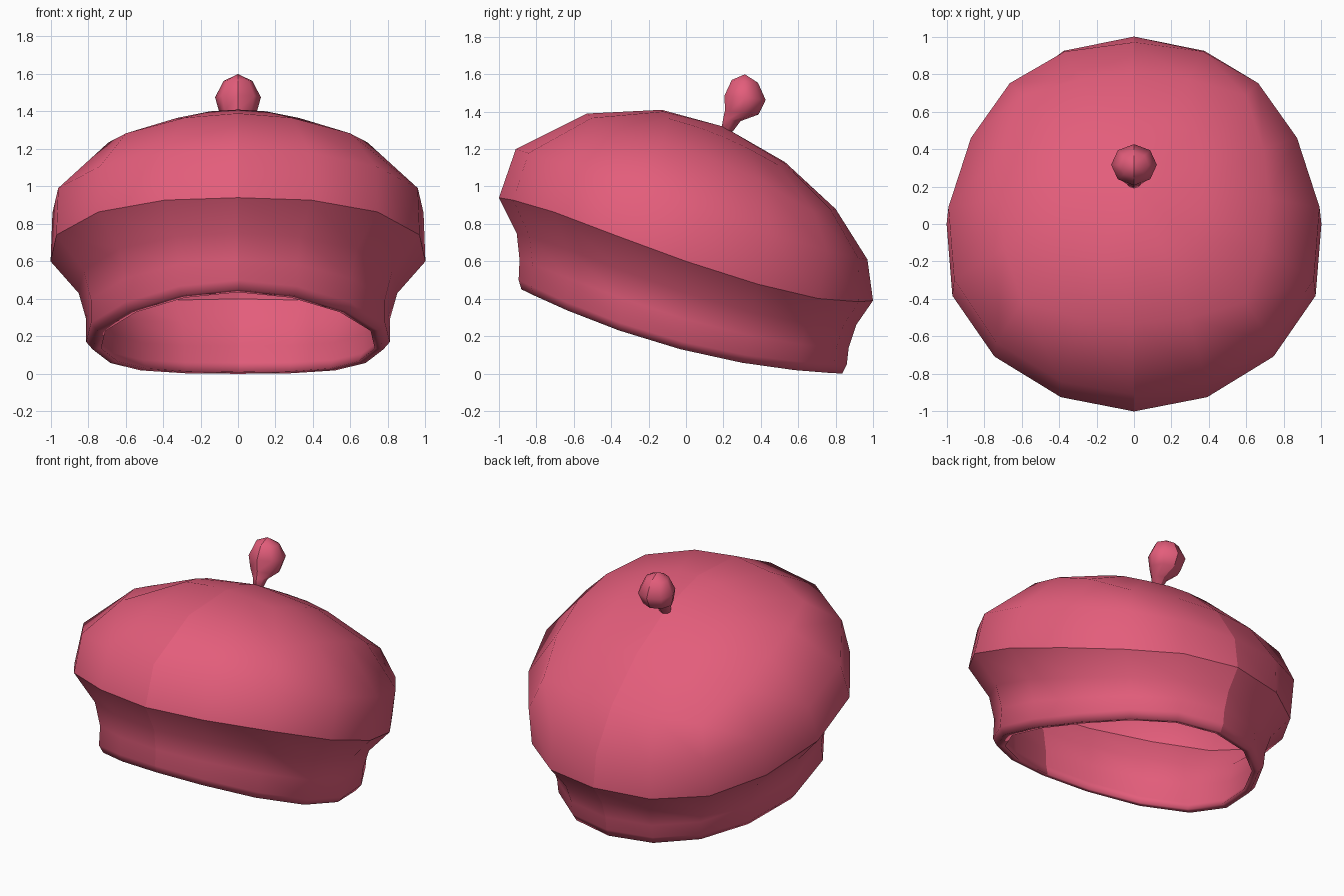
import bpy, bmesh, math

if "Cube" in bpy.data.objects:
    bpy.data.objects.remove(bpy.data.objects["Cube"])

rose = bpy.data.materials.new("rose_felt")
rose.diffuse_color = (0.77, 0.11, 0.198, 1)
rose.use_nodes = True
rose.node_tree.nodes["Principled BSDF"].inputs["Base Color"].default_value = rose.diffuse_color


def loft(name, rings, sides, start=None, end=None, creases=()):
    """Join closed rings of points with quads, optional tips at both ends."""
    bm = bmesh.new()
    loops = [[bm.verts.new(p) for p in ring] for ring in rings]
    for a, b in zip(loops, loops[1:]):
        for i in range(sides):
            j = (i + 1) % sides
            bm.faces.new((a[i], a[j], b[j], b[i]))
    for tip, loop in ((start, loops[0]), (end, loops[-1])):
        if tip:
            v = bm.verts.new(tip)
            for i in range(sides):
                bm.faces.new((loop[i], loop[(i + 1) % sides], v))
    bmesh.ops.recalc_face_normals(bm, faces=bm.faces)
    for f in bm.faces:
        f.smooth = True
    # Centre seam and named edges stay sharp
    for e in bm.edges:
        if all(abs(v.co.x) < 1e-5 for v in e.verts):
            e.smooth = False
    for k in creases:
        for i in range(sides):
            bm.edges.get((loops[k][i], loops[k][(i + 1) % sides])).smooth = False
    me = bpy.data.meshes.new(name)
    bm.to_mesh(me)
    bm.free()
    me.materials.append(rose)
    ob = bpy.data.objects.new(name, me)
    bpy.context.collection.objects.link(ob)
    return ob


def hat_ring(yf, zf, ym, zm, w, yb, zb, sway=0.0, y_sway=0.0, n=16):
    """Tilted, bent oval through front, side and back points."""
    def bend(f, m, b, c):
        return m + (b - f) / 2 * c + ((b + f) / 2 - m) * c * c
    pts = []
    for i in range(n):
        a = math.tau * i / n
        c, s = -math.cos(a), math.sin(a)
        t = c * (1 - c ** 4)
        pts.append((w * s * (1 - 0.15 * c * (1 - c * c)),
                    bend(yf, ym, yb, c) + y_sway * t,
                    bend(zf, zm, zb, c) - sway * t))
    return pts


def square_ring(yf, zf, yb, zb, w, pole_z, drop, square, n=16):
    """Squarish ring for the crown top, falling away to both sides."""
    pts = []
    for i in range(n):
        a = math.tau * i / n
        c, s = -math.cos(a), math.sin(a)
        m = 1 - square + square * max(abs(c), abs(s))
        c, s = c / m, s / m
        y = (yb + yf) / 2 + (yb - yf) / 2 * c
        z = pole_z + (zb - zf) / 2 * c + ((zb + zf) / 2 - pole_z) * c * c
        pts.append((w * s, y, z - drop * s * s))
    return pts


# Crown top, outside and lining
crown = [square_ring(-0.13, 1.41, 0.53, 1.13, 0.37, 1.315, 0.05, 0.7),
         square_ring(-0.53, 1.39, 0.80, 0.88, 0.72, 1.33, 0.18, 0.5)]
lining = [square_ring(-0.51, 1.35, 0.775, 0.855, 0.69, 1.29, 0.18, 0.5),
          square_ring(-0.13, 1.37, 0.51, 1.095, 0.355, 1.275, 0.05, 0.7)]

# Crown side, band, rim, then back up inside
# Columns: front y, front z, side y, side z, half width, back y, back z, sways
shell = [
    (-0.91, 1.20, 0.09, 0.86, 0.99, 0.97, 0.61, 0.03, 0.05),
    (-1.00, 0.94, 0.00, 0.60, 1.00, 1.00, 0.39, 0.07),   # crown edge
    (-0.905, 0.75, 0.00, 0.43, 0.85, 0.91, 0.26, 0.05),
    (-0.89, 0.61, 0.00, 0.29, 0.81, 0.87, 0.14, 0.02),
    (-0.895, 0.50, -0.02, 0.17, 0.81, 0.86, 0.05),
    (-0.88, 0.45, -0.03, 0.13, 0.775, 0.835, 0.0),
    (-0.83, 0.435, -0.02, 0.135, 0.73, 0.79, 0.01),
    (-0.845, 0.50, -0.02, 0.18, 0.755, 0.81, 0.06),
    (-0.85, 0.62, 0.00, 0.30, 0.765, 0.825, 0.15, 0.02),
    (-0.87, 0.76, 0.00, 0.44, 0.80, 0.865, 0.28, 0.05),
    (-0.94, 0.93, 0.00, 0.60, 0.945, 0.945, 0.40, 0.07),   # lining edge
    (-0.865, 1.17, 0.09, 0.85, 0.945, 0.925, 0.60, 0.03, 0.05),
]
loft("hat", crown + [hat_ring(*r) for r in shell] + lining, 16,
     (0, 0.20, 1.32), (0, 0.19, 1.28), creases=(3, 12))

# Bobble: thin stem swelling into a rounded tip
bobble = [(0.22, 1.30, 0.035), (0.245, 1.355, 0.052), (0.298, 1.395, 0.1),
          (0.316, 1.475, 0.122), (0.315, 1.562, 0.078)]
rings = []
for y, z, r in bobble:
    ring = []
    for i in range(8):
        a = math.tau * i / 8
        d = r * math.sin(a)
        ring.append((r * math.cos(a), y + d * 0.9, z - d * 0.1))
    rings.append(ring)
loft("bobble", rings, 8, (0, 0.215, 1.28), (0, 0.315, 1.60))
